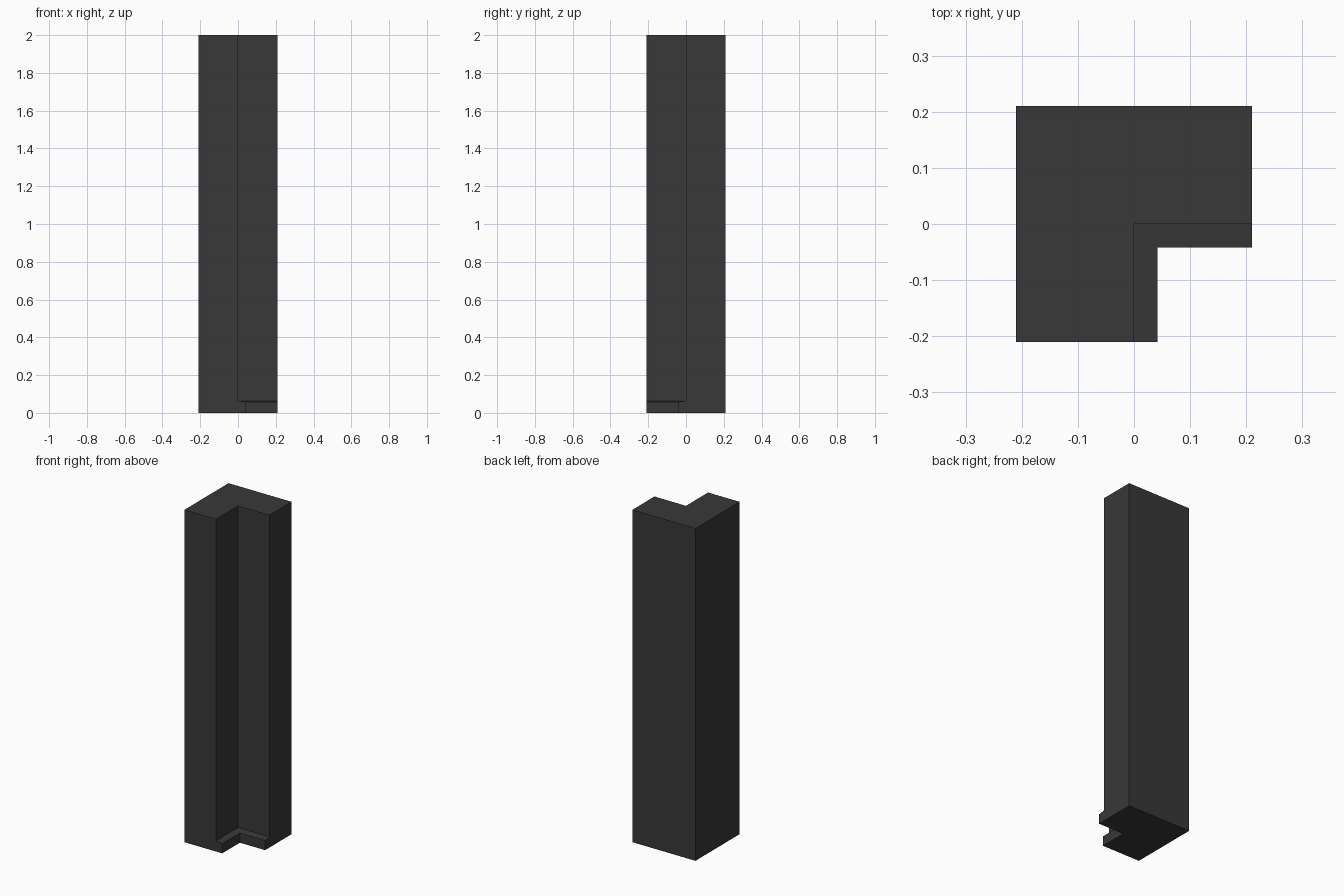
import bpy, bmesh

if "Cube" in bpy.data.objects:
    bpy.data.objects.remove(bpy.data.objects["Cube"])

H = 0.21    # half width of the column
T = 0.042   # skirting thickness

mat = bpy.data.materials.new("dark_grey")
mat.diffuse_color = (0.04, 0.04, 0.04, 1)
mat.use_nodes = True
mat.node_tree.nodes["Principled BSDF"].inputs["Base Color"].default_value = mat.diffuse_color


def finish(name, bm):
    bmesh.ops.recalc_face_normals(bm, faces=bm.faces)
    me = bpy.data.meshes.new(name)
    bm.to_mesh(me)
    bm.free()
    me.materials.append(mat)
    ob = bpy.data.objects.new(name, me)
    bpy.context.collection.objects.link(ob)
    return ob


# L-shaped column: extruded floor outline
bm = bmesh.new()
outline = [(-H, -H), (0, -H), (0, 0), (H, 0), (H, H), (-H, H)]
base = bm.faces.new([bm.verts.new((x, y, 0)) for x, y in outline])
ext = bmesh.ops.extrude_face_region(bm, geom=[base], use_keep_orig=True)
top = [v for v in ext["geom"] if isinstance(v, bmesh.types.BMVert)]
bmesh.ops.translate(bm, verts=top, vec=(0, 0, 2))
finish("corner_column", bm)

# Skirting in the inner corner: profile with sloped top, mitred round the corner
profile = [(0, 0), (T, 0), (T, 0.058), (0, 0.064)]
bm = bmesh.new()
stations = [lambda d: (d, -H), lambda d: (d, -d), lambda d: (H, -d)]
rings = [[bm.verts.new((*at(d), z)) for d, z in profile] for at in stations]
for a, b in zip(rings, rings[1:]):
    for i in range(4):
        j = (i + 1) % 4
        bm.faces.new((a[i], a[j], b[j], b[i]))
bm.faces.new(rings[0])
bm.faces.new(rings[-1])
finish("skirting_board", bm)
